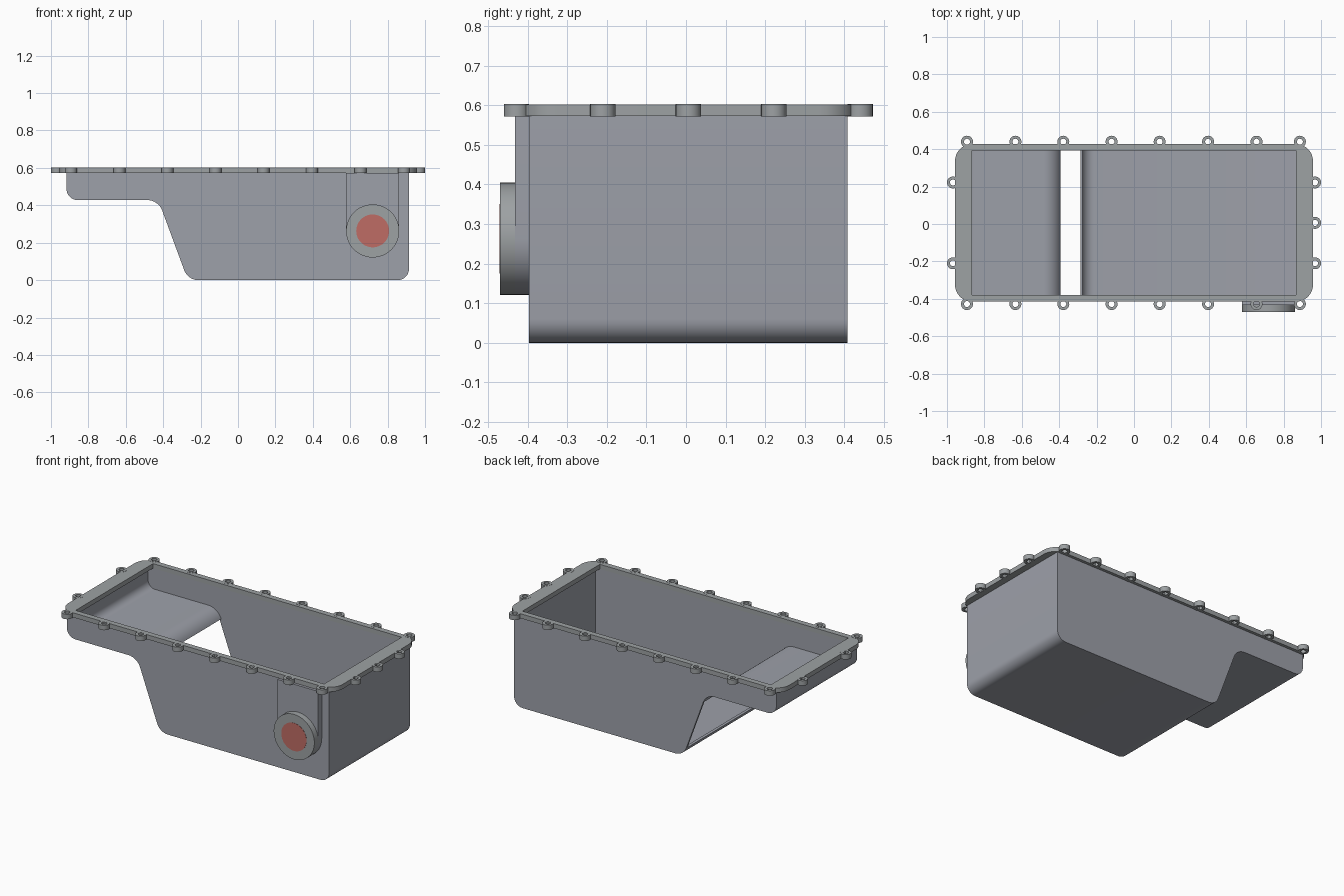
import bpy, bmesh, math
from mathutils import Vector

if "Cube" in bpy.data.objects:
    bpy.data.objects.remove(bpy.data.objects["Cube"])

YC = 0.006            # the pan body sits slightly off centre because of the port
HALF = 0.4025         # half width of the pan body
T = 0.013             # sheet thickness
Z0, Z1 = 0.573, 0.602  # flange bottom and top


def material(name, rgb):
    m = bpy.data.materials.new(name)
    m.diffuse_color = (*rgb, 1)
    m.use_nodes = True
    m.node_tree.nodes["Principled BSDF"].inputs["Base Color"].default_value = m.diffuse_color
    return m


BODY = material("pan grey", (0.34, 0.355, 0.40))
TRIM = material("flange grey", (0.34, 0.36, 0.37))
RED = material("port red", (0.52, 0.15, 0.13))


def finish(bm, name, mat, angle=35):
    bmesh.ops.recalc_face_normals(bm, faces=bm.faces[:])
    me = bpy.data.meshes.new(name)
    bm.to_mesh(me)
    bm.free()
    me.materials.append(mat)
    ob = bpy.data.objects.new(name, me)
    bpy.context.collection.objects.link(ob)
    bpy.ops.object.select_all(action='DESELECT')
    ob.select_set(True)
    bpy.context.view_layer.objects.active = ob
    bpy.ops.object.shade_smooth_by_angle(angle=math.radians(angle))
    return ob


def prism(bm, pts, y0, y1):
    """Extrude an xz outline from y0 to y1."""
    a = [bm.verts.new((x, y0, z)) for x, z in pts]
    b = [bm.verts.new((x, y1, z)) for x, z in pts]
    bm.faces.new(a)
    bm.faces.new(b[::-1])
    for i in range(len(a)):
        j = (i + 1) % len(a)
        bm.faces.new((a[i], b[i], b[j], a[j]))


def ring(bm, outer, inner, z0, z1):
    """Solid between two xy loops of equal length."""
    loops = [[bm.verts.new((x, y, z)) for x, y in lp]
             for lp, z in ((outer, z0), (outer, z1), (inner, z1), (inner, z0))]
    n = len(outer)
    for k in range(4):
        p, q = loops[k], loops[(k + 1) % 4]
        for i in range(n):
            j = (i + 1) % n
            bm.faces.new((p[i], p[j], q[j], q[i]))


def fillet(p, c, q, r, n=8):
    """Arc points rounding corner c between p and q."""
    p, c, q = Vector(p), Vector(c), Vector(q)
    u, v = (p - c).normalized(), (q - c).normalized()
    half = u.angle(v) / 2
    centre = c + (u + v).normalized() * (r / math.sin(half))
    s = c + u * (r / math.tan(half)) - centre
    e = c + v * (r / math.tan(half)) - centre
    turn = math.atan2(s.x * e.y - s.y * e.x, s.dot(e))
    out = []
    for i in range(n + 1):
        a = turn * i / n
        out.append(centre + Vector((s.x * math.cos(a) - s.y * math.sin(a),
                                    s.x * math.sin(a) + s.y * math.cos(a))))
    return out


def circle(cx, cy, r, n=32):
    return [(cx + r * math.cos(2 * math.pi * i / n),
             cy + r * math.sin(2 * math.pi * i / n)) for i in range(n)]


# side profile: shallow shelf on the left, deep sump on the right
key = [(-0.917, 0.58), (-0.917, 0.428), (-0.426, 0.428),
       (-0.268, 0.0), (0.914, 0.0), (0.914, 0.58)]
radii = [0, 0.06, 0.085, 0.08, 0.06, 0]
arcs = [fillet(key[i - 1], key[i], key[i + 1], radii[i]) for i in range(1, 5)]
shelf = [Vector(key[0])] + arcs[0] + arcs[1]
sump = arcs[2] + arcs[3] + [Vector(key[5])]


def strip(path):
    """Give a path sheet thickness on its inner side."""
    inner = []
    for i, p in enumerate(path):
        d = (path[min(i + 1, len(path) - 1)] - path[max(i - 1, 0)]).normalized()
        inner.append(p + Vector((-d.y, d.x)) * T)
    return path + inner[::-1]


# end walls and floors; the sloped face between them is left open
for name, path in (("shelf_floor", shelf), ("sump_floor", sump)):
    bm = bmesh.new()
    prism(bm, strip(path), YC - HALF, YC + HALF)
    finish(bm, name, BODY)

# front and back walls
for name, s in (("front_wall", -1), ("back_wall", 1)):
    bm = bmesh.new()
    prism(bm, shelf + sump, YC + s * HALF, YC + s * (HALF - T))
    finish(bm, name, BODY)

# top flange with rounded corners and a rectangular opening
outer, inner = [], []
X, Y = 0.957, 0.421
corners = [(X, Y), (-X, Y), (-X, -Y), (X, -Y)]
for i, c in enumerate(corners):
    arc = fillet(corners[i - 1], c, corners[(i + 1) % 4], 0.09)
    outer += [(p.x, p.y + YC) for p in arc]
    sx, sy = math.copysign(1, c[0]), math.copysign(1, c[1])
    inner += [(sx * 0.867, YC + sy * 0.386)] * len(arc)
bm = bmesh.new()
ring(bm, outer, inner, Z0, Z1)
bmesh.ops.remove_doubles(bm, verts=bm.verts[:], dist=1e-5)
finish(bm, "top_flange", TRIM)

# bolt lugs around the flange
spots = [(x, YC + s * 0.434) for s in (-1, 1)
         for x in (-0.893, -0.634, -0.378, -0.12, 0.137, 0.396, 0.655, 0.887)]
spots += [(0.968, y) for y in (-0.21, 0.006, 0.222)]
spots += [(-0.968, y) for y in (-0.21, 0.222)]
bm = bmesh.new()
for x, y in spots:
    ring(bm, circle(x, y, 0.032, 24), circle(x, y, 0.016, 24), Z0 - 0.001, Z1 + 0.001)
finish(bm, "bolt_lugs", TRIM)

# boss on the front wall, round-bottomed, running up to the flange
PX, PZ, R = 0.72, 0.263, 0.142
bm = bmesh.new()
prism(bm, [(PX + R, Z0)] + [(PX + R * math.cos(a), PZ + R * math.sin(a))
      for a in (-math.pi * i / 24 for i in range(25))] + [(PX - R, Z0)],
      -0.432, YC - HALF + 0.003)
finish(bm, "port_boss", BODY)

# round port and its red centre
bm = bmesh.new()
prism(bm, circle(PX, PZ, R, 48), -0.470, YC - HALF + 0.002)
finish(bm, "port_collar", TRIM)
bm = bmesh.new()
prism(bm, circle(PX, PZ, 0.088, 40), -0.4715, -0.468)
finish(bm, "port_centre", RED)
